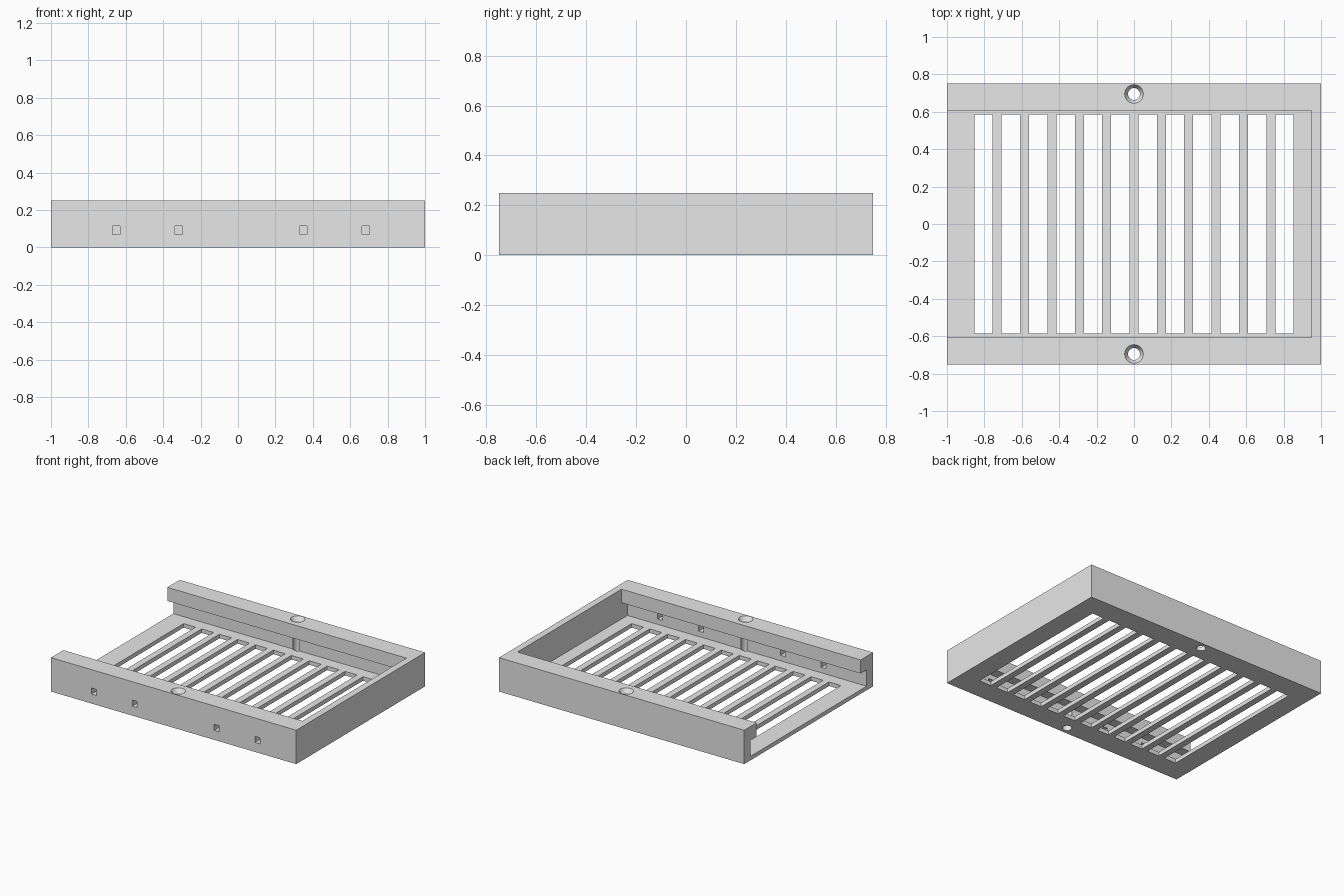
import bpy, bmesh, math
from mathutils import Matrix, Vector

cube = bpy.data.objects.get("Cube")
if cube:
    bpy.data.objects.remove(cube, do_unlink=True)

grey = bpy.data.materials.new("plain_grey")
grey.use_nodes = True
grey.diffuse_color = (0.8, 0.8, 0.8, 1)
grey.node_tree.nodes["Principled BSDF"].inputs["Base Color"].default_value = grey.diffuse_color

LENGTH, WIDTH, HEIGHT = 2.0, 1.5, 0.25
FLOOR, LIP_BOTTOM = 0.03, 0.15
LIP_Y, GROOVE_Y = 0.606, 0.675
END_WALL = 0.05


def add_box(bm, center, size):
    matrix = Matrix.Translation(center) @ Matrix.Diagonal((*size, 1))
    bmesh.ops.create_cube(bm, size=1, matrix=matrix)


def add_prism(bm, profile, x0, x1):
    """Extrude a (y, z) outline along x."""
    face = bm.faces.new([bm.verts.new((x0, y, z)) for y, z in profile])
    moved = bmesh.ops.extrude_face_region(bm, geom=[face])["geom"]
    verts = [v for v in moved if isinstance(v, bmesh.types.BMVert)]
    bmesh.ops.translate(bm, verts=verts, vec=(x1 - x0, 0, 0))


def add_lathe(bm, profile, x, y, sides=32):
    """Stack rings of (radius, z) into a closed round solid."""
    rings = [[bm.verts.new((x + r * math.cos(math.tau * i / sides),
                            y + r * math.sin(math.tau * i / sides), z))
              for i in range(sides)] for r, z in profile]
    for low, high in zip(rings, rings[1:]):
        for i in range(sides):
            j = (i + 1) % sides
            bm.faces.new((low[i], low[j], high[j], high[i]))
    bm.faces.new(rings[0][::-1])
    bm.faces.new(rings[-1])


def make_object(name, bm):
    bmesh.ops.recalc_face_normals(bm, faces=bm.faces[:])
    mesh = bpy.data.meshes.new(name)
    bm.to_mesh(mesh)
    bm.free()
    mesh.materials.append(grey)
    obj = bpy.data.objects.new(name, mesh)
    bpy.context.collection.objects.link(obj)
    return obj


# Solid block for the tray
bm = bmesh.new()
add_box(bm, (0, 0, HEIGHT / 2), (LENGTH, WIDTH, HEIGHT))
tray = make_object("slotted_tray", bm)
cutters = []

# Cavity with side grooves under the lips, open at one end
bm = bmesh.new()
half = [(GROOVE_Y, FLOOR), (GROOVE_Y, LIP_BOTTOM), (LIP_Y, LIP_BOTTOM), (LIP_Y, HEIGHT + 0.1)]
outline = half + [(-y, z) for y, z in reversed(half)]
add_prism(bm, outline, -LENGTH / 2 - 0.1, LENGTH / 2 - END_WALL)
cutters.append(make_object("cavity_cutter", bm))

# Row of floor slots
bm = bmesh.new()
for i in range(12):
    add_box(bm, ((i - 5.5) * 0.1463, 0, 0), (0.098, 1.172, 0.15))
cutters.append(make_object("slot_cutter", bm))

# Small rectangular holes through the front wall
bm = bmesh.new()
for x in (-0.65, -0.317, 0.35, 0.683):
    add_box(bm, (x, -0.7, 0.092), (0.04, 0.2, 0.045))
cutters.append(make_object("wall_hole_cutter", bm))

# Countersunk screw holes down through both side walls
bm = bmesh.new()
for y in (-0.695, 0.695):
    add_lathe(bm, [(0.032, -0.1), (0.032, HEIGHT - 0.03), (0.05, HEIGHT), (0.05, HEIGHT + 0.1)], 0, y)
cutters.append(make_object("screw_hole_cutter", bm))

# Cut the tray, then drop the cutters
bpy.ops.object.select_all(action='DESELECT')
tray.select_set(True)
bpy.context.view_layer.objects.active = tray
for cutter in cutters:
    cutter.hide_render = True
    mod = tray.modifiers.new(cutter.name, 'BOOLEAN')
    mod.operation = 'DIFFERENCE'
    mod.solver = 'EXACT'
    mod.object = cutter
    bpy.ops.object.modifier_apply(modifier=mod.name)
    bpy.data.objects.remove(cutter, do_unlink=True)

bpy.ops.object.shade_smooth_by_angle(angle=math.radians(30))
